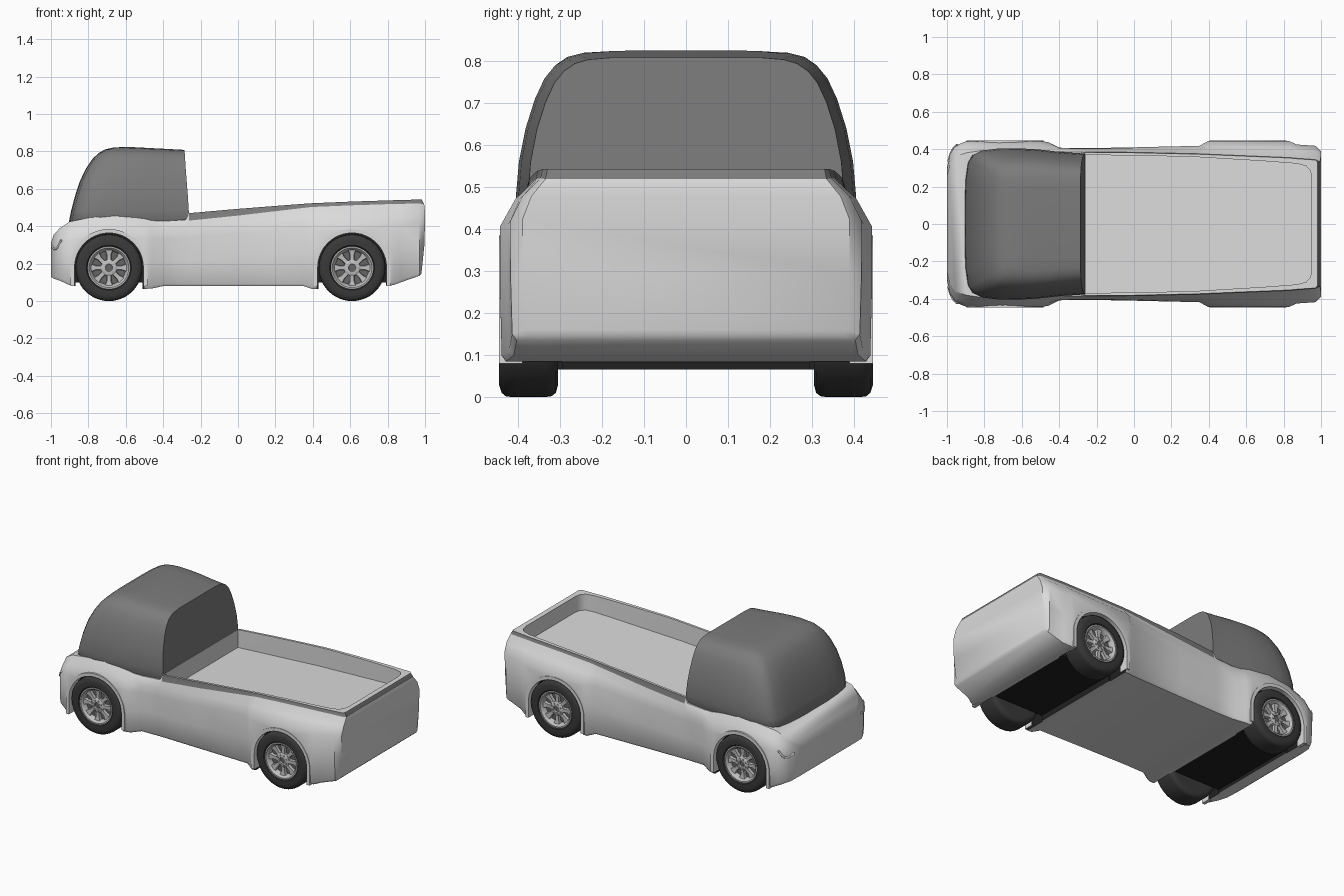
import bpy, bmesh, math
from mathutils import Matrix

cube = bpy.data.objects.get("Cube")
if cube:
    bpy.data.objects.remove(cube)


def material(name, r, g, b):
    m = bpy.data.materials.new(name)
    m.use_nodes = True
    m.diffuse_color = (r, g, b, 1)
    m.node_tree.nodes["Principled BSDF"].inputs["Base Color"].default_value = (r, g, b, 1)
    return m


paint = material("light grey paint", .71, .71, .71)
trim = material("dark grey cab", .2, .2, .2)
black = material("wheel bay black", .015, .015, .015)
rubber = material("tyre rubber", .04, .04, .04)
metal = material("wheel metal", .52, .52, .52)
shadow = material("wheel dish grey", .13, .13, .13)


def finish(name, bm, mats, angle=40):
    bmesh.ops.recalc_face_normals(bm, faces=bm.faces)
    me = bpy.data.meshes.new(name)
    bm.to_mesh(me)
    bm.free()
    ob = bpy.data.objects.new(name, me)
    bpy.context.collection.objects.link(ob)
    for m in mats:
        me.materials.append(m)
    smooth(ob, angle)
    return ob


def smooth(ob, angle):
    bpy.ops.object.select_all(action='DESELECT')
    ob.select_set(True)
    bpy.context.view_layer.objects.active = ob
    bpy.ops.object.shade_smooth_by_angle(angle=math.radians(angle))


def loft(bm, rings):
    """Bridge closed rings of equal length, returning vertex rings and faces."""
    vs = [[bm.verts.new(p) for p in ring] for ring in rings]
    n = len(vs[0])
    rows = [[bm.faces.new((a[i], a[(i + 1) % n], b[(i + 1) % n], b[i])) for i in range(n)]
            for a, b in zip(vs, vs[1:])]
    return vs, rows


def prism(name, outline, y0, y1, mats, index=0):
    """Extrude an (x, z) outline along y."""
    bm = bmesh.new()
    vs, _ = loft(bm, [[(x, y, z) for x, z in outline] for y in (y0, y1)])
    for ring in vs:
        bm.faces.new(ring)
    for f in bm.faces:
        f.material_index = index
    return finish(name, bm, mats)


def cut(target, cutter):
    mod = target.modifiers.new("cut", 'BOOLEAN')
    mod.operation, mod.solver, mod.object = 'DIFFERENCE', 'EXACT', cutter
    bpy.ops.object.select_all(action='DESELECT')
    bpy.context.view_layer.objects.active = target
    target.select_set(True)
    bpy.ops.object.modifier_apply(modifier=mod.name)
    bpy.data.objects.remove(cutter)


# Body shell: x, half width, top half width, top z, bottom z, trim band height
stations = [
    (-1.0, .30, .26, .31, .13, .01), (-.985, .37, .32, .355, .12, .01),
    (-.955, .42, .365, .388, .11, .01), (-.90, .441, .385, .425, .085, .01),
    (-.80, .443, .40, .445, .07, .01), (-.65, .443, .405, .46, .07, .01),
    (-.50, .443, .40, .44, .065, .01), (-.46, .438, .395, .43, .067, .01),
    (-.40, .408, .392, .427, .08, .005), (-.28, .405, .389, .435, .08, .005),
    (-.262, .405, .388, .47, .08, .04), (0, .41, .386, .493, .08, .036),
    (.35, .418, .378, .52, .08, .022), (.395, .443, .376, .523, .065, .02),
    (.61, .443, .367, .532, .07, .02), (.83, .443, .358, .539, .085, .02),
    (.87, .425, .354, .54, .10, .02), (.97, .418, .347, .543, .135, .022),
    (1.0, .39, .335, .543, .145, .024)]
rings = []
for x, w, wt, t, b, band in stations:
    h = t - band - b
    half = [(w - .015, b), (w - .004, b + .015), (w, b + .4 * h), (w, b + .74 * h),
            (wt * .5 + w * .5 + .006, b + .89 * h), (wt, t - band), (wt - .005, t)]
    lean = [.02, .018, .004, 0, 0, .005, .018] if x == 1 else [0] * 7
    rings.append([(x - d, y, z) for d, (y, z) in zip(lean, half)]
                 + [(x - d, -y, z) for d, (y, z) in reversed(list(zip(lean, half)))])
bm = bmesh.new()
vs, rows = loft(bm, rings)
for s, row in zip(stations, rows):
    if s[0] > -.27:
        row[5].material_index = row[7].material_index = 1
for ring in (vs[0], vs[-1]):
    for i in range(6):
        f = bm.faces.new((ring[i], ring[i + 1], ring[12 - i], ring[13 - i]))
        f.material_index = 1 if i == 5 and ring is vs[-1] else 0
slots = [paint, trim, black]
body = finish("body", bm, slots)


def arch(x, r, foot):
    pts = [(x + r * math.cos(a * math.pi / 24), .18 + r * math.sin(a * math.pi / 24))
           for a in range(25)]
    return [(x + r, foot)] + pts + [(x - r, foot)]


# Deep wheel pockets on both sides, joined by a shallow black underfloor
axles = {"front": -.69, "rear": .61}
for x in axles.values():
    for s in (1, -1):
        cut(body, prism("pocket_cutter", arch(x, .187, -.1), s * .295, s * .6, slots, 2))
    floor = [(x - .18, -.1), (x + .18, -.1), (x + .18, .1), (x - .18, .1)]
    cut(body, prism("underfloor_cutter", floor, -.31, .31, slots, 2))

# Load bed with rounded tail corners and a floor rising to the rear
edge = [(-.26, .37), (.3, .36), (.7, .336), (.87, .323), (.92, .31), (.942, .285), (.95, .25)]
plan = edge + [(x, -y) for x, y in reversed(edge)]
bm = bmesh.new()
vs, _ = loft(bm, [[(x, y, .357 + .085 * (x + .26) / 1.21) for x, y in plan],
                  [(x, y, .7) for x, y in plan]])
for ring in vs:
    bm.faces.new(ring)
cut(body, finish("bed_cutter", bm, slots))
smooth(body, 38)

# Cab: stacked plan outlines: z, front x, rear x, half width
levels = [(.38, -.88, -.261, .375), (.42, -.905, -.261, .398), (.48, -.893, -.263, .405),
          (.56, -.872, -.268, .398), (.64, -.846, -.274, .382), (.71, -.812, -.279, .36),
          (.76, -.778, -.282, .337), (.79, -.747, -.284, .313), (.81, -.712, -.285, .284),
          (.82, -.67, -.286, .25), (.825, -.60, -.287, .19)]
shape = [(0, .3), (.006, .6), (.025, .82), (.06, .92), (.13, .97), (.26, .995),
         (.42, 1), (.6, .985), (.8, .95), (1, .93)]
rings = []
for z, front, rear, w in levels:
    half = [(front + f * (rear - front), w * k) for f, k in shape]
    drop = max(0, z - .6) / .225
    rings.append([(x, y, z - .017 * drop * max(0, (x + .6) / .32))
                  for x, y in half + [(x, -y) for x, y in reversed(half)]])
bm = bmesh.new()
vs, _ = loft(bm, rings)
for ring in (vs[0], vs[-1]):
    for i in range(len(shape) - 1):
        bm.faces.new((ring[i], ring[i + 1], ring[-2 - i], ring[-1 - i]))
finish("cab", bm, [trim], 50)


def lathe(name, profile, mats, place, segments=48):
    """Turn an (r, y) profile about the y axis."""
    bm = bmesh.new()
    angles = [2 * math.pi * i / segments for i in range(segments)]
    vs, _ = loft(bm, [[(r * math.cos(a), y, r * math.sin(a)) for a in angles]
                      for r, y in profile])
    for ring in (vs[0], vs[-1]):
        bm.faces.new(ring)
    bm.transform(place)
    return finish(name, bm, mats)


# Wheels, with eight tapered spokes, and lips around the arches
for end, x in axles.items():
    for side, s in (("left", 1), ("right", -1)):
        tag = f"{end}_{side}"
        place = Matrix.Translation((x, 0, .178)) @ Matrix.Diagonal((1, s, 1, 1))
        lathe(tag + "_tyre", [(.11, .31), (.15, .305), (.168, .31), (.176, .32), (.178, .333),
                              (.178, .417), (.176, .43), (.168, .439), (.15, .445), (.12, .443),
                              (.112, .434), (.111, .40)], [rubber], place)
        lathe(tag + "_rim", [(.114, .40), (.114, .438), (.106, .438), (.096, .428),
                             (.09, .403)], [metal], place)
        lathe(tag + "_dish", [(.1, .395), (.1, .404)], [shadow], place)
        lathe(tag + "_hub", [(.044, .40), (.044, .424), (.036, .43), (.02, .43),
                             (.018, .42)], [metal], place, 24)
        lathe(tag + "_cap", [(.016, .415), (.016, .424)], [shadow], place, 16)
        bm = bmesh.new()
        for i in range(8):
            turn = Matrix.Rotation(i * math.pi / 4, 4, 'Y')
            spoke = [[(r, y, k * wide) for y, k in ((.40, -1), (top, -.8), (top, .8), (.40, 1))]
                     for r, wide, top in ((.03, .013, .425), (.07, .013, .42), (.1, .026, .426))]
            vs, _ = loft(bm, [[turn @ Matrix.Translation(p).to_translation() for p in ring]
                              for ring in spoke])
            for ring in (vs[0], vs[-1]):
                bm.faces.new(ring)
            # Wheel bolt between spokes
            bolt = Matrix.Rotation((i + .5) * math.pi / 4, 4, 'Y') @ Matrix.Translation((.032, .431, 0))
            bmesh.ops.create_cube(bm, size=.008, matrix=bolt)
        bm.transform(place)
        finish(tag + "_spokes", bm, [metal])
        outer, inner = arch(x, .205, .08), arch(x, .184, .08)
        prism(tag + "_arch_lip", outer + inner[::-1], s * .39, s * .446, [paint])

# Slim curled lips on the nose corners
for side, s in (("left", 1), ("right", -1)):
    cu = bpy.data.curves.new("nose_lip_" + side, 'CURVE')
    cu.dimensions, cu.bevel_depth, cu.use_fill_caps = '3D', .006, True
    sp = cu.splines.new('BEZIER')
    path = [(-.993, .335, .29), (-.972, .393, .28), (-.945, .424, .325)]
    sp.bezier_points.add(len(path) - 1)
    for bp, (x, y, z) in zip(sp.bezier_points, path):
        bp.co = (x, s * y, z)
        bp.handle_left_type = bp.handle_right_type = 'AUTO'
    cu.materials.append(paint)
    bpy.context.collection.objects.link(bpy.data.objects.new("nose_lip_" + side, cu))
